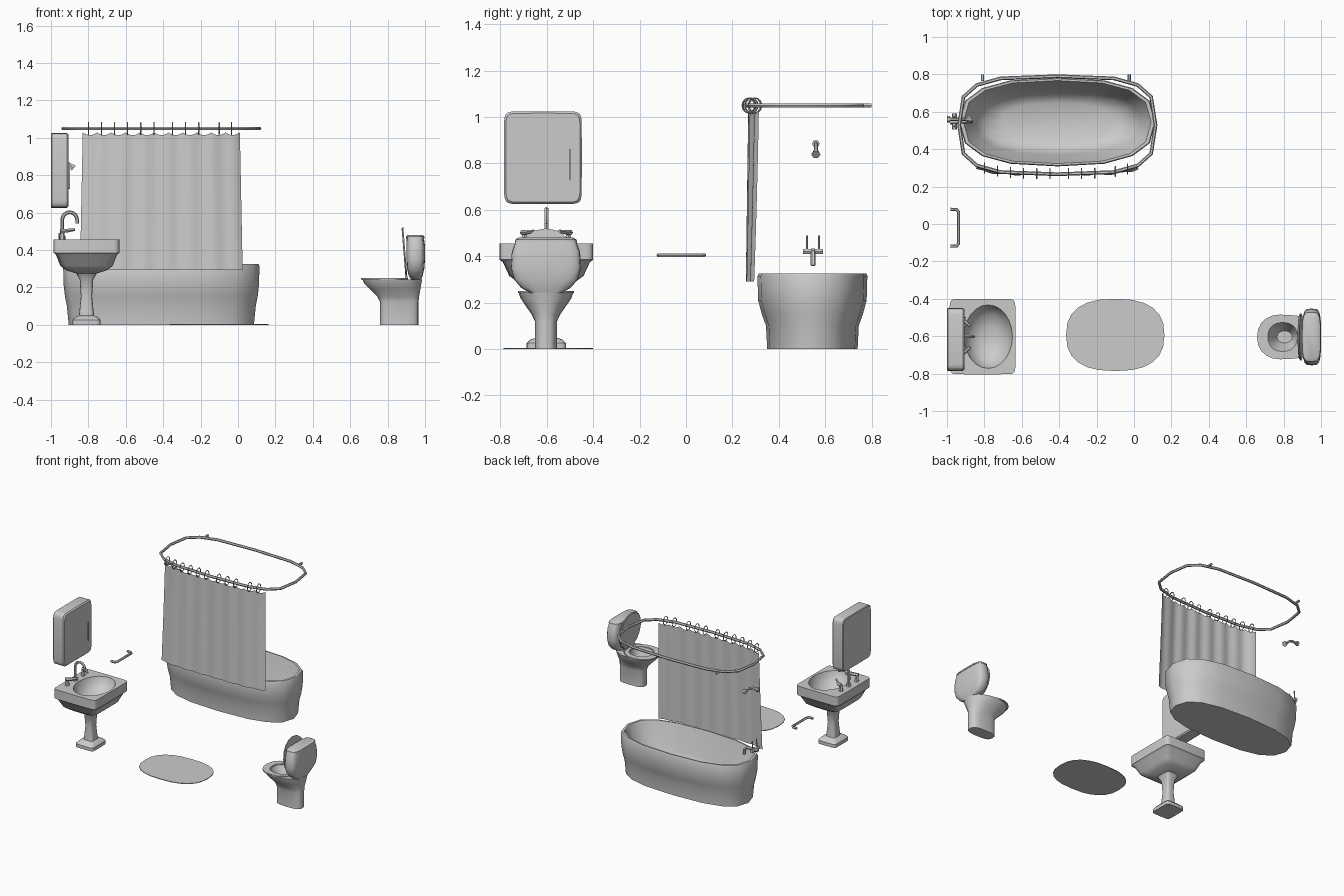
import bpy
import bmesh
from math import sin, cos, pi, radians, copysign
from mathutils import Vector

if "Cube" in bpy.data.objects:
    bpy.data.objects.remove(bpy.data.objects["Cube"], do_unlink=True)

grey = bpy.data.materials.new("plain_grey")
grey.use_nodes = True
GREY = (0.6, 0.6, 0.6, 1)
grey.diffuse_color = GREY
grey.node_tree.nodes["Principled BSDF"].inputs["Base Color"].default_value = GREY


def finish(obj, angle=35):
    obj.data.materials.clear()
    obj.data.materials.append(grey)
    bpy.ops.object.select_all(action='DESELECT')
    obj.select_set(True)
    bpy.context.view_layer.objects.active = obj
    bpy.ops.object.shade_smooth_by_angle(angle=radians(angle))
    return obj


def ring(c, a, b, p=2, n=24, axis='z'):
    """Superellipse outline around c, lying across the given axis."""
    pts = []
    for i in range(n):
        t = 2 * pi * i / n
        u = a * copysign(abs(cos(t)) ** (2 / p), cos(t))
        v = b * copysign(abs(sin(t)) ** (2 / p), sin(t))
        pts.append(Vector(c) + Vector((u, v, 0) if axis == 'z' else (0, u, v)))
    return pts


def loft(name, rings, closed=False, angle=35):
    """Skin a list of outlines, capped at the ends or joined into a loop."""
    bm = bmesh.new()
    loops = [[bm.verts.new(p) for p in r] for r in rings]
    pairs = list(zip(loops, loops[1:]))
    if closed:
        pairs.append((loops[-1], loops[0]))
    else:
        bm.faces.new(loops[0])
        bm.faces.new(loops[-1])
    for lo, hi in pairs:
        for i in range(len(lo)):
            j = (i + 1) % len(lo)
            bm.faces.new((lo[i], lo[j], hi[j], hi[i]))
    bmesh.ops.recalc_face_normals(bm, faces=bm.faces)
    me = bpy.data.meshes.new(name)
    bm.to_mesh(me)
    bm.free()
    obj = bpy.data.objects.new(name, me)
    bpy.context.collection.objects.link(obj)
    return finish(obj, angle)


def tube(name, pts, r, cyclic=False, radii=None):
    cu = bpy.data.curves.new(name, 'CURVE')
    cu.dimensions = '3D'
    cu.bevel_depth = r
    cu.bevel_resolution = 1
    cu.use_fill_caps = True
    sp = cu.splines.new('POLY')
    sp.points.add(len(pts) - 1)
    for i, p in enumerate(pts):
        sp.points[i].co = (*p, 1)
        sp.points[i].radius = radii[i] if radii else 1
    sp.use_cyclic_u = cyclic
    obj = bpy.data.objects.new(name, cu)
    bpy.context.collection.objects.link(obj)
    bpy.ops.object.select_all(action='DESELECT')
    obj.select_set(True)
    bpy.context.view_layer.objects.active = obj
    bpy.ops.object.convert(target='MESH')
    return finish(bpy.context.view_layer.objects.active, 50)


# Bathtub: outer wall, rim, then inner basin
TX, TY = -0.41, 0.545
tub = [(0, .495, .195), (.10, .505, .2), (.15, .515, .218), (.21, .522, .234),
       (.315, .525, .237), (.325, .52, .232), (.325, .502, .222), (.31, .495, .217),
       (.14, .44, .175), (.07, .39, .145), (.045, .3, .1)]
loft("bathtub", [ring((TX, TY, z), a, b, 2.6, 16) for z, a, b in tub], angle=45)

# Curtain rail and its wall stubs
RY, RA, RB, RP = 0.528, 0.525, 0.262, 3.5
tube("curtain_rail", ring((TX, RY, 1.05), RA, RB, RP, 16), 0.01, cyclic=True)
for x in (-.81, -.025):
    tube("rail_stub", [(x, .765, 1.05), (x, .8, 1.05)], 0.009)


def rail_y(x):
    return RY - RB * (1 - abs((x - TX) / RA) ** RP) ** (1 / RP)


# Curtain rings
hooks = (-.8, -.73, -.66, -.59, -.52, -.45, -.35, -.28, -.21, -.1, -.035)
for x in hooks:
    tube("curtain_ring", ring((x, rail_y(x) + .003, 1.05), .027, .032, 2, 12, 'x'), 0.003, True)

# Curtain: sheet following the rail, scalloped between rings
bm = bmesh.new()
COLS, ROWS = 66, 8
grid = []
for i in range(COLS + 1):
    s = i / COLS
    col = []
    for k in range(ROWS + 1):
        f = k / ROWS
        x = TX + (2 * s - 1) * (.435 - .015 * f)
        top = 1.028 - .014 * abs(sin(s * pi * 11))
        fold = .004 * sin(s * 2 * pi * 7)
        low_y = .262 + .032 * abs(2 * s - 1) ** 5
        y = low_y * (1 - f) + (rail_y(x) + .006) * f + fold
        col.append(bm.verts.new((x, y, .292 + (top - .292) * f)))
    grid.append(col)
for a, b in zip(grid, grid[1:]):
    for k in range(ROWS):
        bm.faces.new((a[k], b[k], b[k + 1], a[k + 1]))
me = bpy.data.meshes.new("shower_curtain")
bm.to_mesh(me)
bm.free()
curtain = bpy.data.objects.new("shower_curtain", me)
bpy.context.collection.objects.link(curtain)
finish(curtain)

# Shower arm and head
tube("shower_arm", [(-.99, .56, .885), (-.95, .56, .887), (-.92, .56, .875), (-.895, .56, .85)], 0.009)
tube("shower_flange", [(-1, .56, .885), (-.985, .56, .885)], 0.017)
tube("shower_head", [(-.905, .56, .86), (-.878, .56, .838)], 0.01, radii=[.8, 2])

# Bath tap: crossbar, spout, two upright levers
tube("bath_tap_body", [(-.96, .505, .42), (-.96, .59, .42)], 0.013)
tube("bath_tap_mount", [(-.985, .548, .42), (-.95, .548, .42)], 0.016)
tube("bath_spout", [(-.96, .548, .42), (-.9, .548, .418), (-.875, .548, .4), (-.87, .548, .36)], 0.011)
for y in (.522, .573):
    tube("bath_tap_lever", [(-.96, y, .42), (-.955, y, .49)], 0.004)

# Bath mat
loft("bath_mat", [ring((-.1, -.593, z), .263, .193, 2.5) for z in (0, .005)])

# Towel bar
tube("towel_bar", [(-.98, -.118, .405), (-.95, -.118, .405), (-.938, -.105, .405),
                   (-.938, .065, .405), (-.95, .078, .405), (-.98, .078, .405)], 0.009)

# Wall cabinet with door handle
loft("wall_cabinet", [ring((x, -.617, .825), .168 - d, .2 - d, 12, 24, 'x')
                      for x, d in ((-1, .004), (-.995, 0), (-.915, 0), (-.906, .008))])
loft("cabinet_handle", [ring((x, -.5, .795), .003, .07, 6, 8, 'x') for x in (-.908, -.899)])

# Sink: foot, pedestal, basin underside, deck, bowl
SX, SY = -.81, -.602
sink = [(0, .075, .085, 8), (.025, .075, .085, 8), (.04, .062, .07, 8), (.05, .04, .042, 4),
        (.15, .03, .034, 4), (.24, .036, .04, 4), (.275, .055, .065, 4), (.29, .105, .125, 5),
        (.315, .14, .16, 8), (.375, .163, .188, 12), (.385, .176, .202, 14), (.455, .176, .202, 14)]
bowl = [(.455, .13, .17), (.42, .12, .16), (.375, .09, .12), (.35, .04, .055)]
loft("sink", [ring((SX, SY, z), a, b, p) for z, a, b, p in sink]
     + [ring((-.78, SY, z), a, b) for z, a, b in bowl])

# Sink tap: gooseneck spout and two levers
arc = [(-.9 - .04 * cos(pi * i / 8), SY, .56 + .042 * sin(pi * i / 8)) for i in range(9)]
tube("sink_spout", [(-.94, SY, .45)] + arc + [(-.86, SY, .542)], 0.01)
tube("sink_spout_base", [(-.94, SY, .45), (-.94, SY, .475)], 0.018)
for side in (-1, 1):
    y = SY + side * .095
    tube("sink_tap_base", [(-.94, y, .45), (-.94, y, .5)], 0.014, radii=[1.2, .8])
    tube("sink_tap_lever", [(-.95, y + side * .008, .502), (-.92, y, .503),
                            (-.875, SY + side * .055, .508)], 0.012, radii=[1, 1, .6])


# Toilet
def span(z, x0, x1, half, p=2.2):
    return ring(((x0 + x1) / 2, -.604, z), (x1 - x0) / 2, half, p, 20)


loft("toilet_bowl", [
    span(0, .76, .965, .048, 3), span(.12, .76, .965, .048, 3), span(.15, .745, .968, .062),
    span(.19, .705, .975, .09), span(.22, .675, .98, .11), span(.243, .665, .985, .118),
    span(.243, .715, .875, .078), span(.2, .74, .865, .058), span(.15, .765, .845, .032)], angle=45)
loft("toilet_seat", [span(.242, .658, .91, .12), span(.25, .658, .91, .12),
                     span(.25, .71, .88, .08), span(.242, .71, .88, .08)], closed=True)
loft("toilet_tank", [
    span(.242, .925, .98, .07, 3), span(.265, .912, .988, .108, 3), span(.3, .904, .996, .138, 4),
    span(.35, .9, 1, .152, 4), span(.42, .9, 1, .147, 4), span(.462, .902, .994, .132, 4)], angle=45)
loft("tank_lid", [span(.462, .899, .997, .134, 4), span(.472, .899, .997, .132, 4),
                  span(.48, .908, .985, .118, 4)], angle=45)
# Raised lid, leaning back against the tank
lid = []
for x, d in ((.885, .005), (.889, 0), (.895, 0)):
    pts = ring((x, -.604, .385), .125 - d, .135 - d, 2.1, 16, 'x')
    for v in pts:
        v.x -= (v.z - .385) * .08
    lid.append(pts)
loft("toilet_lid", lid)
for side in (-1, 1):
    y = -.604 + side * .05
    tube("lid_hinge", [(.9, y - .015, .255), (.9, y + .015, .255)], 0.008)
